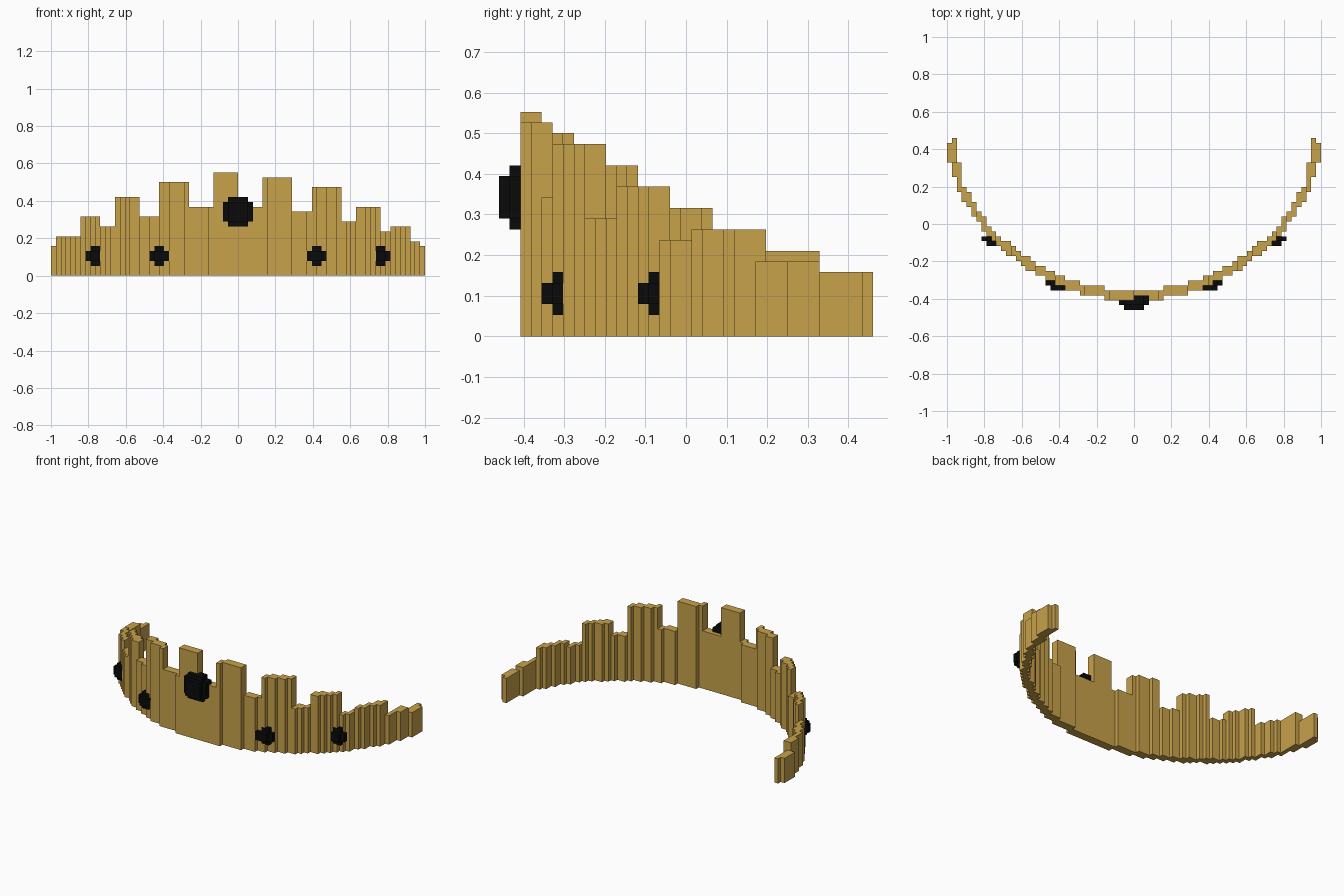
import bpy
import bmesh
from mathutils import Vector

UNIT = 1 / 38        # edge of one building block
HALF_DEPTH = 17.5    # blocks from the centre to the front

old_cube = bpy.data.objects.get("Cube")
if old_cube:
    bpy.data.objects.remove(old_cube)


def make_material(name, colour):
    material = bpy.data.materials.new(name)
    material.use_nodes = True
    material.diffuse_color = (*colour, 1)
    shader = material.node_tree.nodes["Principled BSDF"]
    shader.inputs["Base Color"].default_value = (*colour, 1)
    shader.inputs["Roughness"].default_value = 0.7
    return material


def block(x_range, y_range, z_range):
    """Set of unit cells filling a box; each range is (start, stop)."""
    return {(x, y, z) for x in range(*x_range)
            for y in range(*y_range) for z in range(*z_range)}


def mirror(cells):
    return {(-1 - x, y, z) for x, y, z in cells}


def build(name, cells, material):
    """Skin a set of cells and merge its flat faces."""
    bm = bmesh.new()
    corners = {}

    def corner(point):
        key = tuple(point)
        if key not in corners:
            x, y, z = key
            place = Vector((x, y - HALF_DEPTH, z)) * UNIT
            corners[key] = bm.verts.new(place)
        return corners[key]

    for cell in sorted(cells):
        for axis in range(3):
            for side in (0, 1):
                neighbour = list(cell)
                neighbour[axis] += 2 * side - 1
                if tuple(neighbour) in cells:
                    continue
                u, v = (axis + 1) % 3, (axis + 2) % 3
                loop = []
                for du, dv in ((0, 0), (1, 0), (1, 1), (0, 1)):
                    point = list(cell)
                    point[axis] += side
                    point[u] += du
                    point[v] += dv
                    loop.append(corner(point))
                bm.faces.new(loop if side else loop[::-1])
    bmesh.ops.dissolve_limit(bm, angle_limit=0.01, verts=bm.verts[:],
                             edges=bm.edges[:])
    bmesh.ops.triangulate(bm, faces=[f for f in bm.faces if len(f.verts) > 4])
    mesh = bpy.data.meshes.new(name)
    bm.to_mesh(mesh)
    bm.free()
    mesh.materials.append(material)
    part = bpy.data.objects.new(name, mesh)
    bpy.context.collection.objects.link(part)
    return part


gold = make_material("gold", (0.58, 0.36, 0.07))
black = make_material("black gem", (0.003, 0.003, 0.003))

# Front gem: rounded face, wider body set into the band
front_gem = block((-2, 2), (0, 1), (11, 15))
front_gem |= block((-3, 3), (1, 3), (11, 15)) | block((-2, 2), (1, 3), (10, 16))

# Two small cross-shaped gems on each side, stepping back with the band


def small_gem(x, y):
    return (block((x, x + 3), (y, y + 1), (3, 5))
            | block((x + 1, x + 3), (y + 1, y + 2), (2, 6))
            | block((x + 2, x + 4), (y + 1, y + 2), (3, 5)))


inner_gem = small_gem(14, 4) | block((15, 16), (5, 6), (2, 6))
outer_gem = (block((28, 30), (13, 14), (3, 5))
             | block((28, 30), (14, 15), (2, 6))
             | block((30, 31), (14, 15), (3, 5)))
gems = {
    "front_gem": front_gem,
    "left_inner_gem": inner_gem,
    "right_inner_gem": mirror(inner_gem),
    "left_outer_gem": outer_gem,
    "right_outer_gem": mirror(outer_gem),
}

# Plan of the curved band: front and back row of each column, centre to tip
fronts = ([2] * 6 + [3] * 5 + [4] * 3 + [5, 5, 6, 6, 7, 7, 8, 8, 9, 10, 11, 11,
          12, 13, 14, 15, 16, 18, 19, 21, 22, 24, 27, 30])
backs = ([4] * 6 + [5] * 5 + [6] * 3 + [7, 7, 8, 8, 9, 9, 10, 11, 11, 12, 13,
         14, 14, 15, 16, 17, 19, 20, 22, 24, 25, 30, 35, 34])

# Crenellated top edge: (end column, height) outward from the centre
left_steps = [(5, 14), (11, 20), (15, 13), (21, 18), (24, 11), (29, 14),
              (31, 9), (35, 10), (37, 7), (38, 6)]
right_steps = [(5, 21), (10, 14), (16, 19), (20, 12), (25, 16), (28, 10),
               (32, 12), (37, 8), (38, 6)]
TIP_ROW, TIP_HEIGHT = 30, 6


def half_band(steps):
    cells = set()
    for column, (front, back) in enumerate(zip(fronts, backs)):
        height = next(h for end, h in steps if column < end)
        for row in range(front, back):
            top = TIP_HEIGHT if row >= TIP_ROW else height
            cells |= block((column, column + 1), (row, row + 1), (0, top))
    return cells


band = half_band(left_steps) | mirror(half_band(right_steps))
for name, cells in gems.items():
    band -= cells
    build(name, cells, black)
build("crown_band", band, gold)
